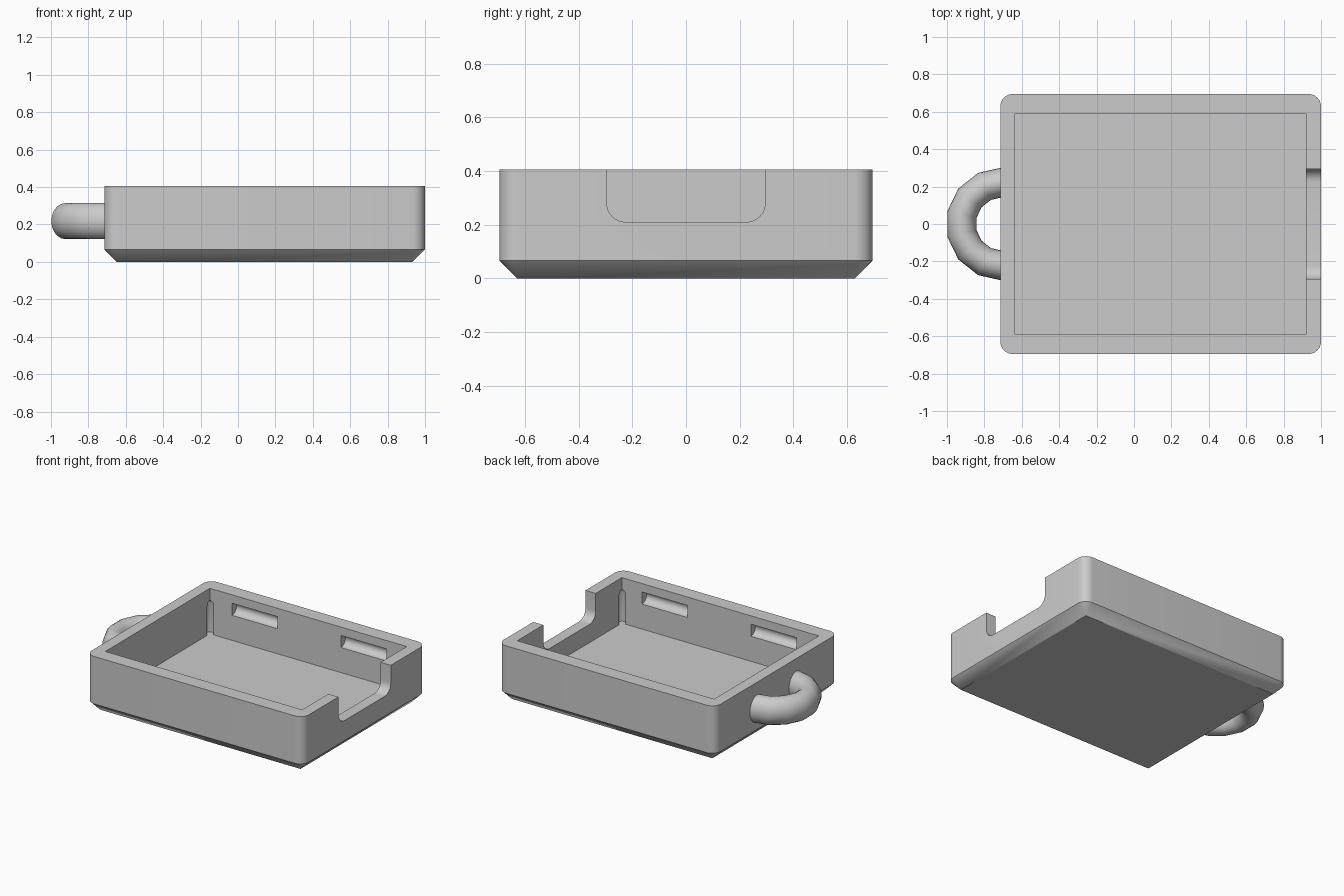
import bpy, bmesh, math
from mathutils import Vector

cube = bpy.data.objects.get("Cube")
if cube:
    bpy.data.objects.remove(cube, do_unlink=True)

# Main dimensions
X0, X1, Y, H = -0.715, 1.0, 0.695, 0.405      # outer shell
IX0, IX1, IY, FLOOR = -0.635, 0.92, 0.59, 0.08  # cavity
CHAMFER = 0.067

grey = bpy.data.materials.new("light_grey_plastic")
grey.use_nodes = True
grey.diffuse_color = (0.6, 0.6, 0.6, 1)
grey.node_tree.nodes["Principled BSDF"].inputs["Base Color"].default_value = (0.6, 0.6, 0.6, 1)


def loft(name, rings):
    """Closed solid skinned through equal-length rings of points."""
    bm = bmesh.new()
    rows = [[bm.verts.new(p) for p in ring] for ring in rings]
    n = len(rows[0])
    for a, b in zip(rows, rows[1:]):
        for i in range(n):
            j = (i + 1) % n
            bm.faces.new((a[i], a[j], b[j], b[i]))
    bm.faces.new(rows[0][::-1])
    bm.faces.new(rows[-1])
    bmesh.ops.remove_doubles(bm, verts=bm.verts, dist=1e-5)
    bmesh.ops.recalc_face_normals(bm, faces=bm.faces)
    mesh = bpy.data.meshes.new(name)
    bm.to_mesh(mesh)
    bm.free()
    mesh.materials.append(grey)
    obj = bpy.data.objects.new(name, mesh)
    bpy.context.collection.objects.link(obj)
    return obj


def rounded_rect(u0, u1, v0, v1, r, steps=8):
    pts = []
    corners = ((u1 - r, v1 - r), (u0 + r, v1 - r), (u0 + r, v0 + r), (u1 - r, v0 + r))
    for k, (cu, cv) in enumerate(corners):
        for i in range(steps + 1):
            a = math.pi / 2 * (k + i / steps)
            pts.append((cu + r * math.cos(a), cv + r * math.sin(a)))
    return pts


def circle(cu, cv, ru, rv, n=16):
    return [(cu + ru * math.cos(math.tau * i / n), cv + rv * math.sin(math.tau * i / n))
            for i in range(n)]


def along_x(x0, x1, outline):
    return [[(x, u, v) for u, v in outline] for x in (x0, x1)]


def cut(target, cutter):
    cutter.hide_render = True
    mod = target.modifiers.new("cut", "BOOLEAN")
    mod.operation = "DIFFERENCE"
    mod.solver = "EXACT"
    mod.object = cutter
    bpy.context.view_layer.objects.active = target
    bpy.ops.object.modifier_apply(modifier=mod.name)
    bpy.data.objects.remove(cutter, do_unlink=True)


def smooth(obj, degrees):
    bpy.ops.object.select_all(action="DESELECT")
    obj.select_set(True)
    bpy.context.view_layer.objects.active = obj
    bpy.ops.object.shade_smooth_by_angle(angle=math.radians(degrees))


# Tray shell: rounded upright corners, chamfer running out to a sharp base
outer = rounded_rect(X0, X1, -Y, Y, CHAMFER)
base = [(u, v) for u, v in rounded_rect(X0 + CHAMFER, X1 - CHAMFER, -Y + CHAMFER, Y - CHAMFER, 0)]
tray = loft("tray", [[(u, v, z) for u, v in ring]
                     for ring, z in ((base, 0), (outer, CHAMFER), (outer, H))])

# Main cavity
box = [(IX0, -IY), (IX1, -IY), (IX1, IY), (IX0, IY)]
cut(tray, loft("cavity_cutter", [[(u, v, z) for u, v in box] for z in (FLOOR, H + 0.1)]))

# Rounded opening through the end wall
notch = rounded_rect(-0.295, 0.295, 0.21, H + 0.2, 0.07)
cut(tray, loft("notch_cutter", along_x(IX1 - 0.05, X1 + 0.05, notch)))

# Rounded snap grooves, two in each long wall
for side in (-1, 1):
    for cx in (-0.28, 0.58):
        groove = circle(side * IY, 0.302, 0.05, 0.043)
        cut(tray, loft("groove_cutter", along_x(cx - 0.18, cx + 0.18, groove)))

# Domed relief slots in the inside corners
for cx in (IX0, IX1):
    for cy in (-IY, IY):
        r = 0.03
        rings = [(FLOOR, r)] + [(0.29 + r * math.sin(a), r * math.cos(a))
                                for a in (0, 0.5, 1.0, 1.4)]
        cut(tray, loft("relief_cutter", [[(u, v, z) for u, v in circle(cx, cy, rad, rad, 12)]
                                         for z, rad in rings]))
smooth(tray, 30)

# Half-ring loop on the opposite end, ends buried in the wall
rings = []
for k in range(8):
    a = math.pi / 2 + math.pi * k / 7
    rings.append([(-0.703 + d * math.cos(a), d * math.sin(a), z)
                  for d, z in circle(0.223, 0.218, 0.08, 0.097, 20)])
loop = loft("loop_handle", rings)
smooth(loop, 35)
